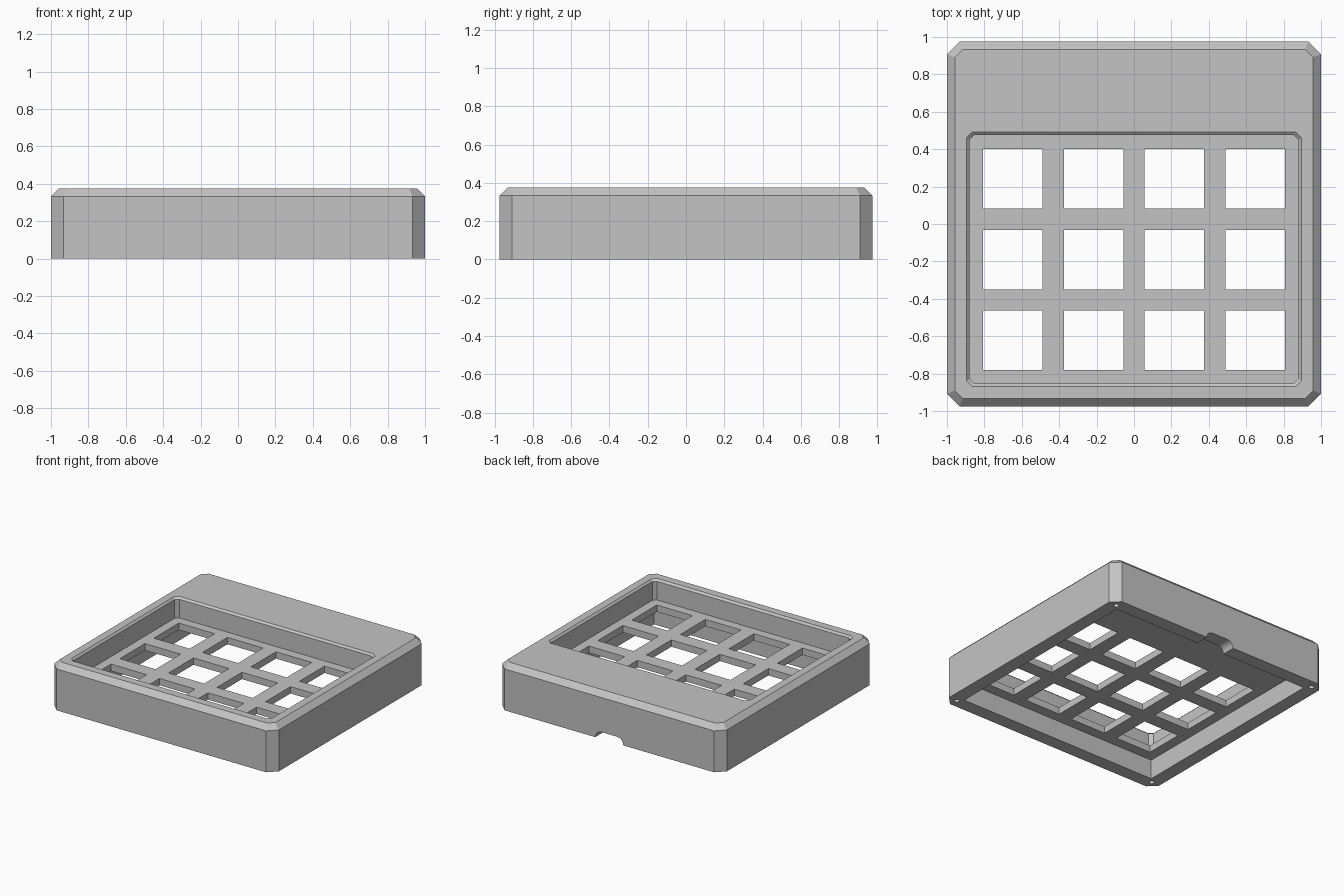
import bpy, bmesh, math

old = bpy.data.objects.get("Cube")
if old:
    bpy.data.objects.remove(old, do_unlink=True)

grey = bpy.data.materials.new("plain_grey")
grey.use_nodes = True
GREY = (0.55, 0.55, 0.55, 1)
grey.diffuse_color = GREY
grey.node_tree.nodes["Principled BSDF"].inputs["Base Color"].default_value = GREY


def octagon(hx, hy, cut, cy=0):
    """Rectangle outline with clipped corners."""
    pts = []
    for sx, sy in ((1, 1), (-1, 1), (-1, -1), (1, -1)):
        a = (sx * hx, cy + sy * (hy - cut))
        b = (sx * (hx - cut), cy + sy * hy)
        pts += [a, b] if sx * sy > 0 else [b, a]
    return pts


def loft(name, rings):
    """Closed solid through stacked outlines, each given as (outline, z)."""
    bm = bmesh.new()
    loops = [[bm.verts.new((x, y, z)) for x, y in pts] for pts, z in rings]
    n = len(loops[0])
    for low, high in zip(loops, loops[1:]):
        for i in range(n):
            j = (i + 1) % n
            bm.faces.new((low[i], low[j], high[j], high[i]))
    bm.faces.new(loops[0][::-1])
    bm.faces.new(loops[-1])
    bmesh.ops.recalc_face_normals(bm, faces=bm.faces)
    mesh = bpy.data.meshes.new(name)
    bm.to_mesh(mesh)
    bm.free()
    mesh.materials.append(grey)
    obj = bpy.data.objects.new(name, mesh)
    bpy.context.collection.objects.link(obj)
    return obj


def box(name, x, y, hx, hy, z0, z1):
    pts = [(x + sx * hx, y + sy * hy) for sx, sy in ((1, 1), (-1, 1), (-1, -1), (1, -1))]
    return loft(name, [(pts, z0), (pts, z1)])


def cut(target, cutter):
    cutter.hide_render = True
    mod = target.modifiers.new(cutter.name, "BOOLEAN")
    mod.operation = "DIFFERENCE"
    mod.solver = "EXACT"
    mod.object = cutter
    bpy.context.view_layer.objects.active = target
    bpy.ops.object.modifier_apply(modifier=mod.name)
    bpy.data.objects.remove(cutter, do_unlink=True)


HEIGHT, RIM = 0.375, 0.333
PLATE_TOP, PLATE_BOTTOM = 0.21, 0.155

# Outer case with clipped corners and a bevelled top edge
case = loft("case", [
    (octagon(1, 0.975, 0.067), 0),
    (octagon(1, 0.975, 0.067), RIM),
    (octagon(0.957, 0.933, 0.042), HEIGHT),
])

# Recess above the plate, with a small bevel at its mouth
CY = -0.189
cut(case, loft("recess_cutter", [
    (octagon(0.88, 0.664, 0.025, CY), PLATE_TOP),
    (octagon(0.88, 0.664, 0.025, CY), HEIGHT - 0.015),
    (octagon(0.895, 0.68, 0.03, CY), HEIGHT),
    (octagon(0.895, 0.68, 0.03, CY), HEIGHT + 0.1),
]))

# Open cavity underneath
cut(case, box("cavity_cutter", 0, 0, 0.89, 0.865, -0.1, PLATE_BOTTOM))

# Grid of square openings through the plate
PITCH = 0.432
for col in range(4):
    for row in range(3):
        cut(case, box("opening_cutter", (col - 1.5) * PITCH, (row - 1) * PITCH - 0.19,
                      0.159, 0.159, 0.1, 0.3))

# Rounded cable notch through the back wall
slot = []
for k in range(18):
    side = 1 if k < 9 else -1
    a = math.pi * (k - (k >= 9)) / 8 - math.pi / 2
    slot.append((side * 0.07 + 0.055 * math.cos(a), 0.055 * math.sin(a)))
notch = loft("notch_cutter", [(slot, -1.1), (slot, -0.8)])
notch.rotation_euler.x = math.pi / 2
bpy.context.view_layer.update()
cut(case, notch)

# Blind screw holes in the corners of the bottom rim
for sx in (-1, 1):
    for sy in (-1, 1):
        ring = [(sx * 0.928 + 0.02 * math.cos(t * math.pi / 8),
                 sy * 0.905 + 0.02 * math.sin(t * math.pi / 8)) for t in range(16)]
        cut(case, loft("screw_hole_cutter", [(ring, -0.1), (ring, 0.2)]))

# Crisp flat planes, softened only on the round cuts
bpy.ops.object.select_all(action="DESELECT")
case.select_set(True)
bpy.context.view_layer.objects.active = case
bpy.ops.object.shade_smooth_by_angle(angle=math.radians(30))
